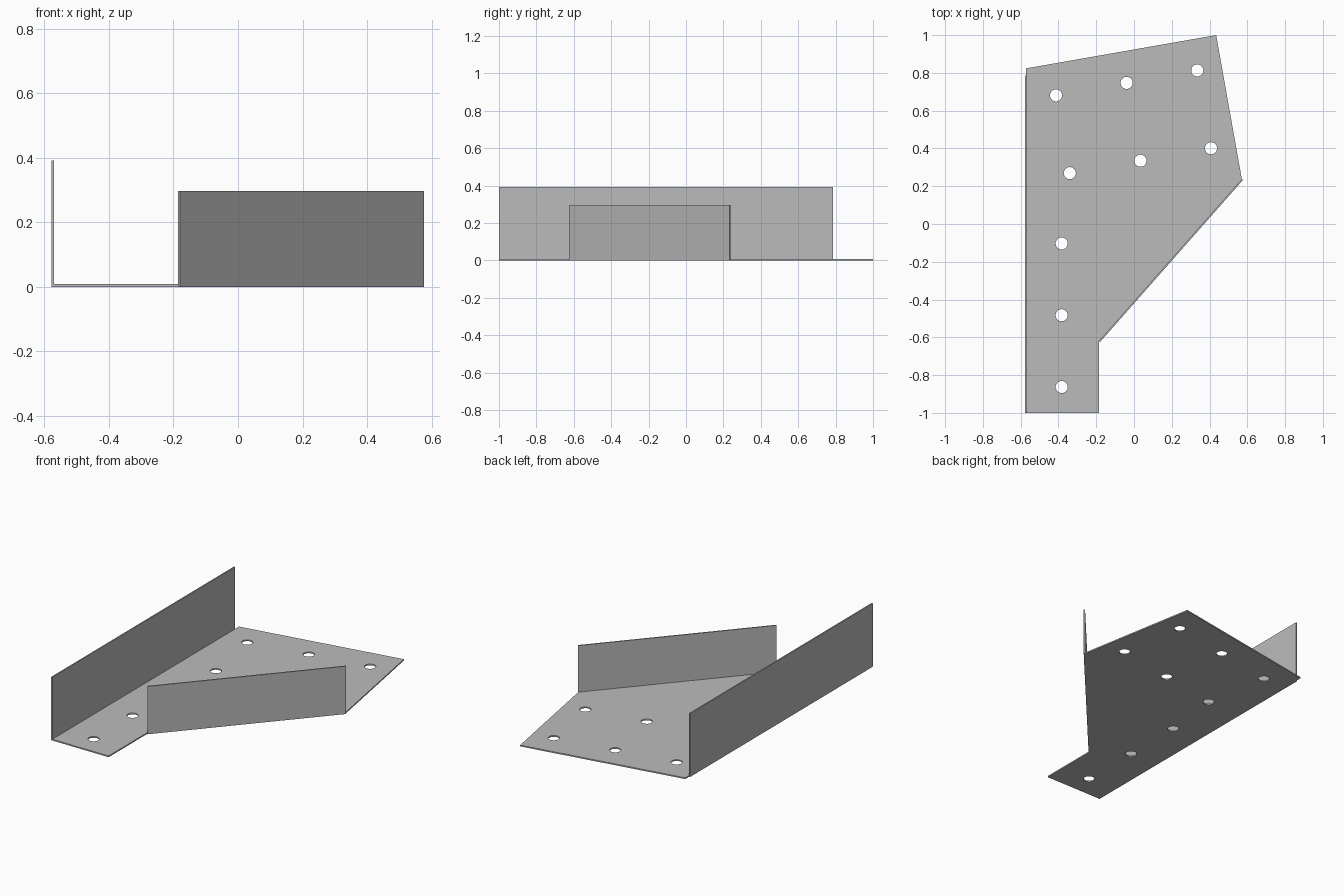
import bpy, bmesh, math
from mathutils import Vector

cube = bpy.data.objects.get("Cube")
if cube:
    bpy.data.objects.remove(cube, do_unlink=True)

T = 0.008  # sheet thickness

steel = bpy.data.materials.new("grey_steel")
steel.use_nodes = True
GREY = (0.5, 0.5, 0.5, 1)
steel.diffuse_color = GREY
steel.node_tree.nodes["Principled BSDF"].inputs["Base Color"].default_value = GREY


def sheet(name, loops, height):
    """Extrude a filled outline (first loop) with holes (other loops) up from z = 0."""
    curve = bpy.data.curves.new(name, "CURVE")
    curve.dimensions = "2D"
    curve.fill_mode = "BOTH"
    curve.extrude = height / 2
    for loop in loops:
        spline = curve.splines.new("POLY")
        spline.points.add(len(loop) - 1)
        for point, (x, y) in zip(spline.points, loop):
            point.co = (x, y, 0, 1)
        spline.use_cyclic_u = True
    temp = bpy.data.objects.new(name + "_outline", curve)
    bpy.context.collection.objects.link(temp)
    graph = bpy.context.evaluated_depsgraph_get()
    mesh = bpy.data.meshes.new_from_object(temp.evaluated_get(graph))
    bpy.data.objects.remove(temp, do_unlink=True)

    # Weld the caps to the sides and make the normals face out
    bm = bmesh.new()
    bm.from_mesh(mesh)
    bmesh.ops.remove_doubles(bm, verts=bm.verts, dist=0.0001)
    bmesh.ops.translate(bm, verts=bm.verts, vec=(0, 0, height / 2))
    bmesh.ops.recalc_face_normals(bm, faces=bm.faces)
    for face in bm.faces:
        face.smooth = False
    bm.to_mesh(mesh)
    bm.free()
    mesh.name = name
    mesh.materials.clear()
    mesh.materials.append(steel)
    obj = bpy.data.objects.new(name, mesh)
    bpy.context.collection.objects.link(obj)
    return obj


def circle(center, radius=0.032, sides=32):
    return [(center[0] + radius * math.cos(math.tau * i / sides),
             center[1] + radius * math.sin(math.tau * i / sides)) for i in range(sides)]


# Bolt holes: two tilted rows of three, and a straight column of three
along = Vector((0.374, 0.066))
holes = [Vector(start) + along * i
         for start in ((-0.413, 0.681), (-0.34, 0.269)) for i in range(3)]
holes += [Vector((-0.383, -0.103 - 0.38 * i)) for i in range(3)]

# Base plate
outline = [(-0.577, -1), (-0.185, -1), (-0.185, -0.62), (0.571, 0.237),
           (0.435, 1), (-0.571, 0.824), (-0.571, 0.785), (-0.577, 0.785)]
sheet("base_plate", [outline] + [circle(h) for h in holes], T)

# Tall flange along the straight edge
sheet("tall_flange", [[(-0.578, -1), (-0.578 + T, -1),
                       (-0.578 + T, 0.785), (-0.578, 0.785)]], 0.392)

# Short flange along the slanted edge, offset inward by the sheet thickness
a, b = Vector((-0.18, -0.625)), Vector((0.577, 0.233))
inward = Vector((a.y - b.y, b.x - a.x)).normalized() * T
sheet("slanted_flange", [[a, b, b + inward, a + inward]], 0.296)
